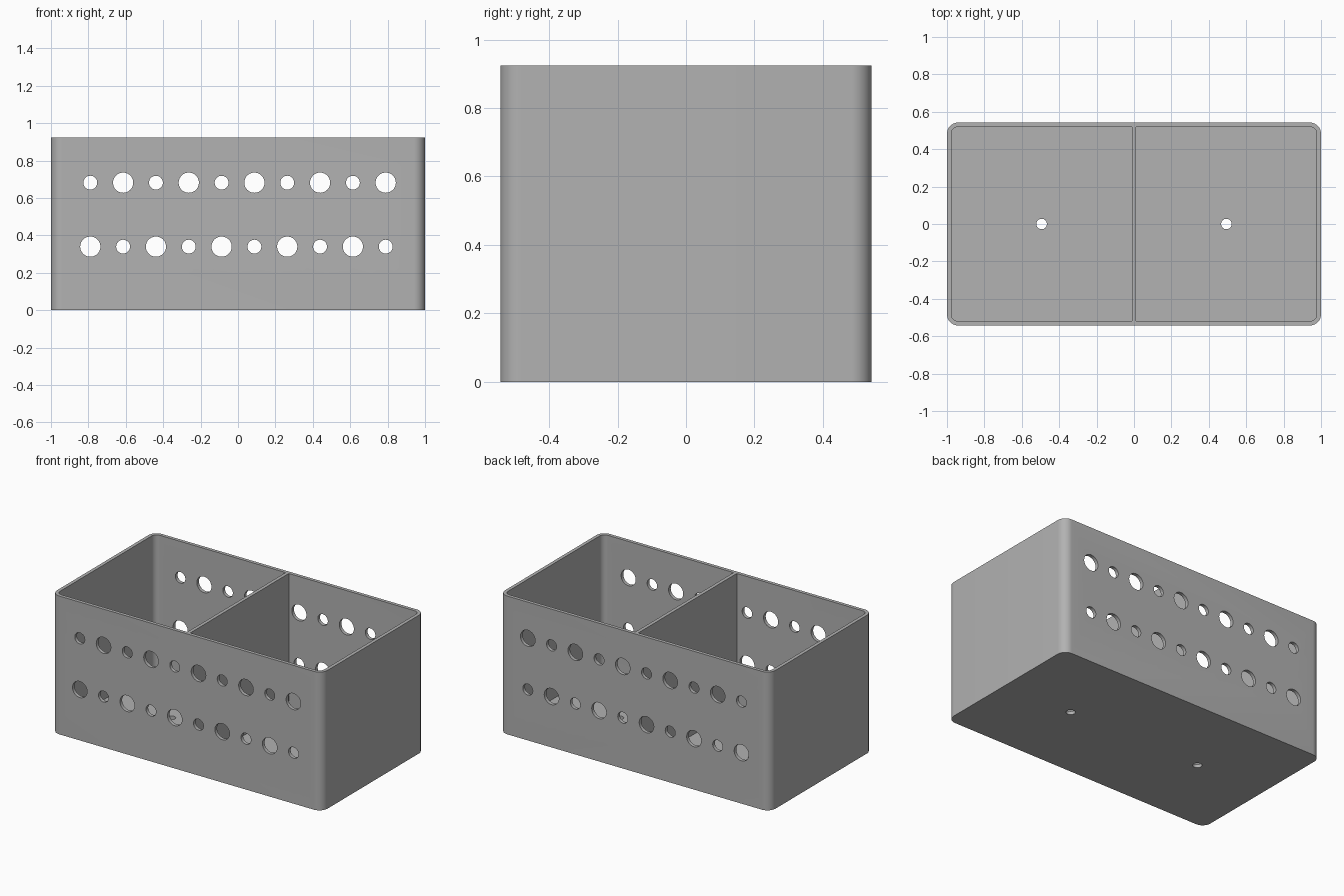
import bpy, bmesh, math

cube = bpy.data.objects.get("Cube")
if cube:
    bpy.data.objects.remove(cube, do_unlink=True)

LENGTH, DEPTH, HEIGHT = 2.0, 1.085, 0.924
WALL, FLOOR, CORNER = 0.023, 0.023, 0.06
PITCH, BIG, SMALL = 0.1755, 0.054, 0.037

grey = bpy.data.materials.new("Matte grey")
grey.use_nodes = True
colour = (0.445, 0.445, 0.445, 1)
grey.diffuse_color = colour
grey.node_tree.nodes["Principled BSDF"].inputs["Base Color"].default_value = colour


def make_object(name, bm):
    bmesh.ops.recalc_face_normals(bm, faces=bm.faces)
    mesh = bpy.data.meshes.new(name)
    bm.to_mesh(mesh)
    bm.free()
    mesh.materials.append(grey)
    obj = bpy.data.objects.new(name, mesh)
    bpy.context.collection.objects.link(obj)
    return obj


def rounded_prism(name, x0, x1, y0, y1, z0, z1, left_r, right_r, steps=12):
    """Upright block whose left and right corners have their own radii."""
    corners = [(x1, y1, right_r, 0), (x0, y1, left_r, 1),
               (x0, y0, left_r, 2), (x1, y0, right_r, 3)]
    bm = bmesh.new()
    ring = []
    for x, y, r, quarter in corners:
        cx = x - r if x == x1 else x + r
        cy = y - r if y == y1 else y + r
        for i in range(steps + 1 if r else 1):
            a = math.pi / 2 * (quarter + i / steps)
            ring.append(bm.verts.new((cx + r * math.cos(a), cy + r * math.sin(a), z0)))
    base = bm.faces.new(ring)
    top = bmesh.ops.extrude_face_region(bm, geom=[base])["geom"]
    bmesh.ops.translate(bm, vec=(0, 0, z1 - z0),
                        verts=[v for v in top if isinstance(v, bmesh.types.BMVert)])
    return make_object(name, bm)


def drill(name, location, radius, length, axis_y):
    bm = bmesh.new()
    bmesh.ops.create_cone(bm, cap_ends=True, segments=40, radius1=radius,
                          radius2=radius, depth=length)
    obj = make_object(name, bm)
    obj.location = location
    if axis_y:
        obj.rotation_euler.x = math.pi / 2
    return obj


# Outer shell
box = rounded_prism("storage_box", -LENGTH / 2, LENGTH / 2, -DEPTH / 2, DEPTH / 2,
                    0, HEIGHT, CORNER, CORNER)

# Two compartments, square against the central divider
inner_x, inner_y, inner_r = LENGTH / 2 - WALL, DEPTH / 2 - WALL, CORNER - WALL
half = WALL / 2
pockets = [
    rounded_prism("left_pocket_cutter", half, inner_x, -inner_y, inner_y,
                  FLOOR, HEIGHT + 0.1, 0, inner_r),
    rounded_prism("right_pocket_cutter", -inner_x, -half, -inner_y, inner_y,
                  FLOOR, HEIGHT + 0.1, inner_r, 0),
]

# Alternating large and small holes through front and back walls
drills = []
for row, z in enumerate((0.34, 0.682)):
    for i in range(10):
        radius = BIG if (i + row) % 2 == 0 else SMALL
        drills.append(drill("wall_hole_cutter", ((i - 4.5) * PITCH, 0, z),
                            radius, DEPTH + 0.2, True))

# One drain hole per compartment
for x in (-0.494, 0.494):
    drills.append(drill("drain_hole_cutter", (x, 0, 0), 0.028, 0.2, False))

# Cut everything, then tidy the helpers away
bpy.context.view_layer.objects.active = box
box.select_set(True)
for cutter in pockets + drills:
    cutter.hide_render = True
    mod = box.modifiers.new("cut", "BOOLEAN")
    mod.operation = "DIFFERENCE"
    mod.solver = "EXACT"
    mod.object = cutter
    bpy.ops.object.modifier_apply(modifier=mod.name)
    bpy.data.objects.remove(cutter, do_unlink=True)

bpy.ops.object.shade_smooth_by_angle(angle=math.radians(30))
